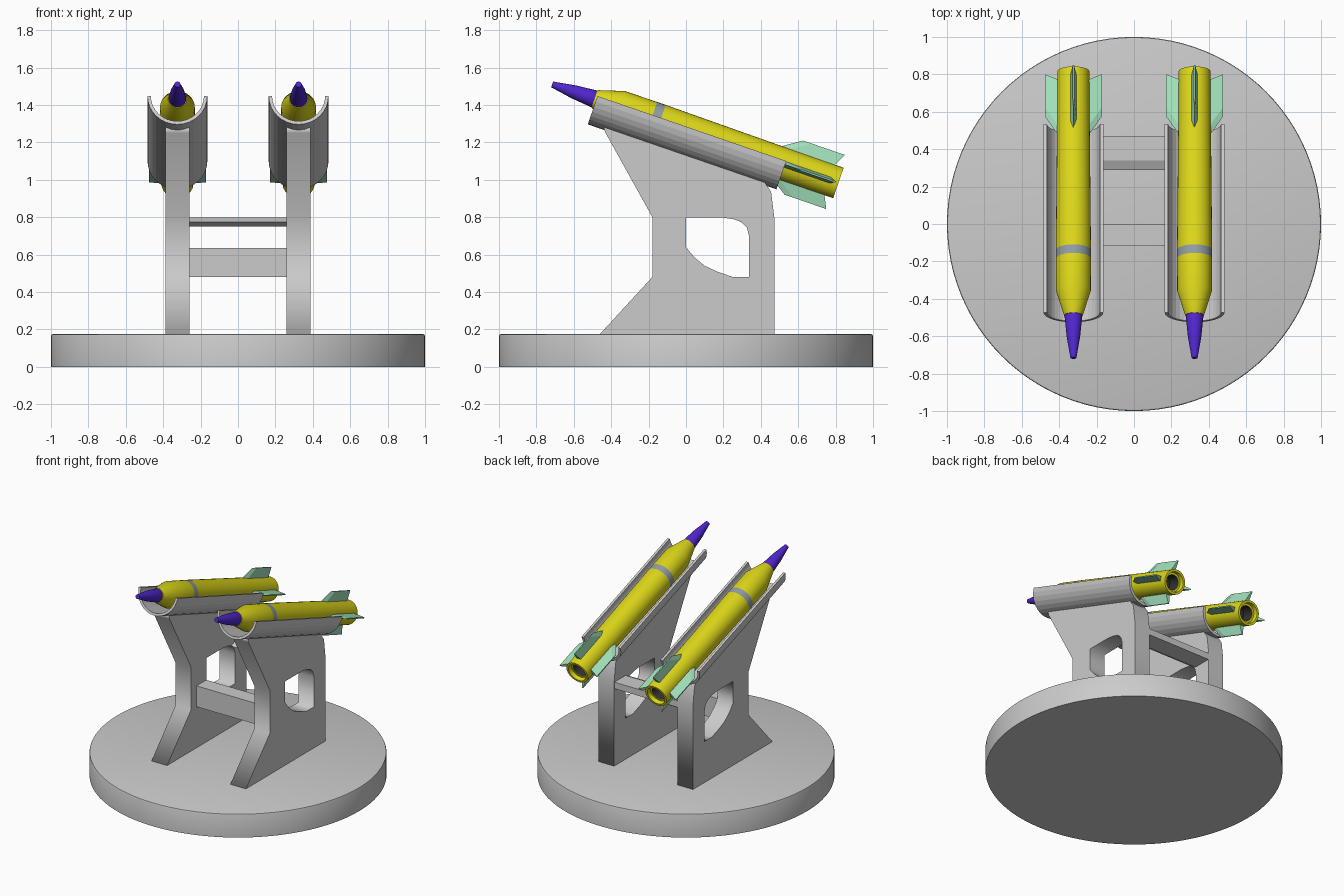
import bpy, bmesh
from math import sin, cos, pi, radians
from mathutils import Matrix, Vector

if "Cube" in bpy.data.objects:
    bpy.data.objects.remove(bpy.data.objects["Cube"])


def material(name, rgb):
    m = bpy.data.materials.new(name)
    m.diffuse_color = (*rgb, 1)
    m.use_nodes = True
    m.node_tree.nodes["Principled BSDF"].inputs["Base Color"].default_value = m.diffuse_color
    return m


YELLOW = material("yellow", (0.72, 0.68, 0.01))
BLUE = material("blue", (0.08, 0.02, 0.62))
SLATE = material("slate", (0.28, 0.33, 0.37))
GREEN = material("green", (0.36, 0.75, 0.5))
DARK = material("dark", (0.03, 0.03, 0.03))


def finish(name, bm, matrix=None, mat=None, smooth=False):
    bmesh.ops.remove_doubles(bm, verts=bm.verts, dist=1e-5)
    bmesh.ops.recalc_face_normals(bm, faces=bm.faces)
    me = bpy.data.meshes.new(name)
    bm.to_mesh(me)
    bm.free()
    if matrix is not None:
        me.transform(matrix)
    if mat:
        me.materials.append(mat)
    ob = bpy.data.objects.new(name, me)
    bpy.context.collection.objects.link(ob)
    if smooth:
        bpy.ops.object.select_all(action='DESELECT')
        ob.select_set(True)
        bpy.context.view_layer.objects.active = ob
        bpy.ops.object.shade_smooth_by_angle(angle=radians(25))
    return ob


def lathe(name, profile, matrix=None, mat=None, sides=32):
    """Turn (distance along z, radius) points around the z axis."""
    bm = bmesh.new()
    vs = [bm.verts.new((r, 0, z)) for z, r in profile]
    es = [bm.edges.new(p) for p in zip(vs, vs[1:])]
    bmesh.ops.spin(bm, geom=vs + es, cent=(0, 0, 0), axis=(0, 0, 1),
                   angle=2 * pi, steps=sides, use_duplicate=False)
    return finish(name, bm, matrix, mat, True)


def prism(name, pts, z0, z1, matrix=None, mat=None):
    """Extrude a closed outline along z."""
    bm = bmesh.new()
    face = bm.faces.new([bm.verts.new((x, y, z0)) for x, y in pts])
    new = bmesh.ops.extrude_face_region(bm, geom=[face], use_keep_orig=True)["geom"]
    bmesh.ops.translate(bm, vec=(0, 0, z1 - z0),
                        verts=[v for v in new if isinstance(v, bmesh.types.BMVert)])
    return finish(name, bm, matrix, mat)


# outline plane (x, y) -> world (y, z), extrusion -> world x
SIDE = Matrix(((0, 0, 1, 0), (1, 0, 0, 0), (0, 1, 0, 0), (0, 0, 0, 1)))


def plate(name, outlines, x0, x1):
    """Upright plate with holes, filled from a 2D curve."""
    cu = bpy.data.curves.new(name, 'CURVE')
    cu.dimensions = '2D'
    cu.fill_mode = 'BOTH'
    cu.extrude = (x1 - x0) / 2
    for pts in outlines:
        sp = cu.splines.new('POLY')
        sp.points.add(len(pts) - 1)
        for p, (a, b) in zip(sp.points, pts):
            p.co = (a, b, 0, 1)
        sp.use_cyclic_u = True
    tmp = bpy.data.objects.new("temp_curve", cu)
    bm = bmesh.new()
    bpy.context.collection.objects.link(tmp)
    me = bpy.data.meshes.new_from_object(tmp)
    bm.from_mesh(me)
    bpy.data.objects.remove(tmp)
    return finish(name, bm, Matrix.Translation(((x0 + x1) / 2, 0, 0)) @ SIDE)


# round base
lathe("base", [(0, 0), (0, 1), (0.165, 1), (0.172, 0.997), (0.175, 0.988), (0.175, 0)], sides=96)

# crossbars between the supports
prism("front_crossbar", [(-0.115, 0.48), (0, 0.48), (0, 0.635), (-0.115, 0.635)],
      -0.265, 0.265, SIDE)
prism("rear_crossbar", [(0.29, 0.775), (0.335, 0.75), (0.47, 0.75), (0.47, 0.798), (0.34, 0.798)],
      -0.265, 0.265, SIDE)

outline = [(-0.465, 0.17), (0.472, 0.17), (0.472, 0.80), (0.455, 0.935), (0.42, 0.988),
           (-0.443, 1.285), (-0.43, 1.25), (-0.18, 0.80), (-0.18, 0.48)]
window = [(0, 0.798), (0.19, 0.798), (0.25, 0.79), (0.295, 0.775), (0.325, 0.745), (0.337, 0.70),
          (0.337, 0.48), (0.25, 0.48), (0.17, 0.508), (0.10, 0.54), (0.045, 0.585), (0, 0.64)]

# half-round cradle section
N = 16
ROUT, RIN, LIFT = 0.16, 0.142, -0.02
arc = [(r * cos(a), LIFT + r * sin(a))
       for r, order in ((ROUT, range(N + 1)), (RIN, range(N, -1, -1)))
       for a in (pi * i / N for i in order)]


def fin(name, angle, matrix):
    """Swept fin, thick at the root and thin at the tip."""
    bm = bmesh.new()
    rows = []
    for s0, s1, r, t in ((1.25, 1.565, 0.075, 0.018), (1.367, 1.603, 0.153, 0.004)):
        rows.append([bm.verts.new((r, y, s)) for s, y in
                     ((s0, 0), (s0 + 0.05, t), (s1, t), (s1, -t), (s0 + 0.05, -t))])
    a, b = rows
    bm.faces.new(a)
    bm.faces.new(b)
    for i in range(5):
        j = (i + 1) % 5
        bm.faces.new((a[i], a[j], b[j], b[i]))
    finish(name, bm, matrix @ Matrix.Rotation(angle, 4, 'Z'), GREEN)


for side, sx in (("left", -1), ("right", 1)):
    cx = 0.324 * sx
    plate(side + "_support", [outline, window], cx - 0.064, cx + 0.064)

    # axis starts at the nose tip and runs down to the tail
    M = Matrix.Translation((cx, -0.716, 1.51)) @ Matrix.Rotation(radians(-109), 4, 'X')
    prism(side + "_cradle", arc, 0.25, 1.317, M)

    # rocket: nose, body, band, tail with nozzle
    lathe(side + "_nose", [(0, 0), (0, 0.016), (0.12, 0.036), (0.235, 0.047), (0.242, 0.046), (0.242, 0)],
          M, BLUE)
    lathe(side + "_front_body", [(0.24, 0), (0.24, 0.05), (0.38, 0.093), (0.562, 0.094)], M, YELLOW)
    lathe(side + "_band", [(0.562, 0.094), (0.61, 0.094)], M, SLATE)
    lathe(side + "_rear_body", [(0.61, 0.094), (1.25, 0.088), (1.619, 0.086), (1.619, 0.07),
                                (1.59, 0.066), (1.59, 0.052), (1.50, 0.05)], M, YELLOW)
    lathe(side + "_nozzle", [(1.588, 0.0515), (1.50, 0.048), (1.50, 0)], M, DARK)
    for k in range(4):
        fin(f"{side}_fin_{k + 1}", k * pi / 2, M)
